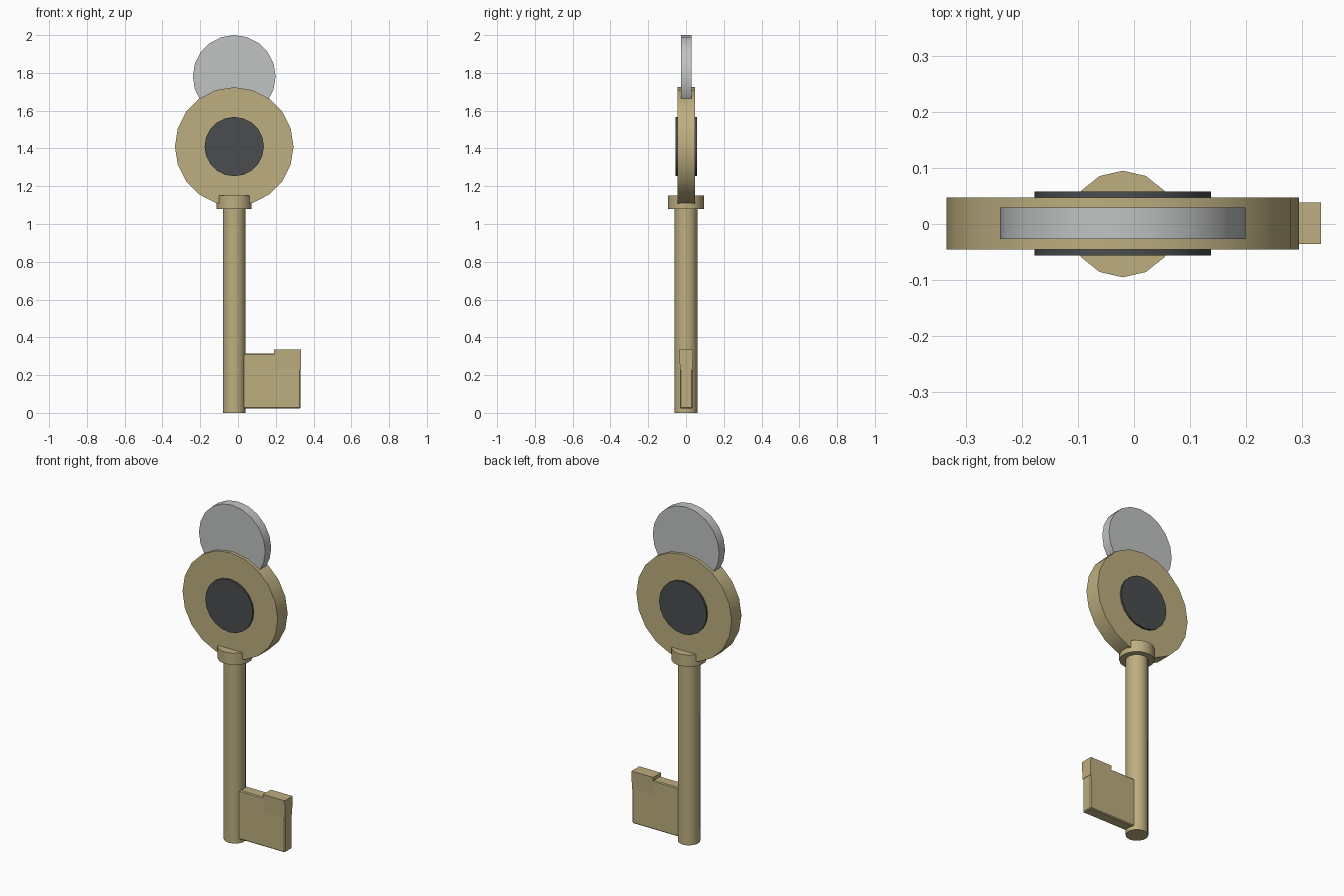
import bpy
import bmesh
import math
from mathutils import Matrix, Vector

cube = bpy.data.objects.get("Cube")
if cube:
    bpy.data.objects.remove(cube, do_unlink=True)

AXIS_X = -0.02      # shared centre line of shaft, head and tag
HEAD_Z = 1.41


def material(name, rgb):
    mat = bpy.data.materials.new(name)
    mat.use_nodes = True
    color = (*rgb, 1)
    mat.diffuse_color = color
    mat.node_tree.nodes["Principled BSDF"].inputs["Base Color"].default_value = color
    return mat


def finish(name, bm, mat):
    bmesh.ops.recalc_face_normals(bm, faces=bm.faces)
    mesh = bpy.data.meshes.new(name)
    bm.to_mesh(mesh)
    bm.free()
    mesh.materials.append(mat)
    obj = bpy.data.objects.new(name, mesh)
    bpy.context.collection.objects.link(obj)
    bpy.ops.object.select_all(action="DESELECT")
    obj.select_set(True)
    bpy.context.view_layer.objects.active = obj
    bpy.ops.object.shade_smooth_by_angle(angle=math.radians(30))
    return obj


def cylinder(name, mat, radius, depth, center, sides, facing_front=False):
    """Capped cylinder with one corner on the +y (or top) side."""
    bm = bmesh.new()
    bmesh.ops.create_cone(bm, cap_ends=True, segments=sides,
                          radius1=radius, radius2=radius, depth=depth)
    # Turn the first corner onto +y whichever way the primitive starts
    first = max(bm.verts, key=lambda v: v.co.z)
    turn = math.pi / 2 - math.atan2(first.co.y, first.co.x)
    matrix = Matrix.Rotation(turn, 4, "Z")
    if facing_front:
        matrix = Matrix.Rotation(math.pi / 2, 4, "X") @ matrix
    bmesh.ops.transform(bm, matrix=Matrix.Translation(center) @ matrix, verts=bm.verts)
    return finish(name, bm, mat)


def block(name, mat, low, high, bottom_scale=1.0, bevel=0.0):
    """Box between two corners, optionally thinner in y at the bottom."""
    low, high = Vector(low), Vector(high)
    size = high - low
    bm = bmesh.new()
    bmesh.ops.create_cube(bm, size=1)
    for v in bm.verts:
        if v.co.z < 0:
            v.co.y *= bottom_scale
        v.co = (low + high) / 2 + v.co * size
    if bevel:
        bmesh.ops.bevel(bm, geom=bm.edges[:], offset=bevel, segments=1, affect="EDGES")
    return finish(name, bm, mat)


brass = material("aged brass", (0.51, 0.425, 0.215))
silver = material("pale silver", (0.53, 0.55, 0.54))
charcoal = material("charcoal", (0.068, 0.073, 0.076))

# Shaft and collar
cylinder("shaft", brass, 0.061, 1.12, (AXIS_X, 0, 0.56), 14)
cylinder("collar", brass, 0.095, 0.07, (AXIS_X, 0, 1.115), 14)

# Round head with a dark inlay through both faces, and a tag above
cylinder("head", brass, 0.314, 0.093, (AXIS_X, 0.001, HEAD_Z), 20, True)
cylinder("head_inlay", charcoal, 0.157, 0.114, (AXIS_X, 0.001, HEAD_Z), 20, True)
cylinder("top_disc", silver, 0.219, 0.056, (AXIS_X, 0.001, 1.781), 20, True)

# Key bit with a raised tooth that tapers into the plate
block("bit_plate", brass, (0.0, -0.032, 0.023), (0.331, 0.034, 0.315), bevel=0.005)
block("bit_tooth", brass, (0.19, -0.036, 0.228), (0.333, 0.038, 0.335), bottom_scale=0.89)
